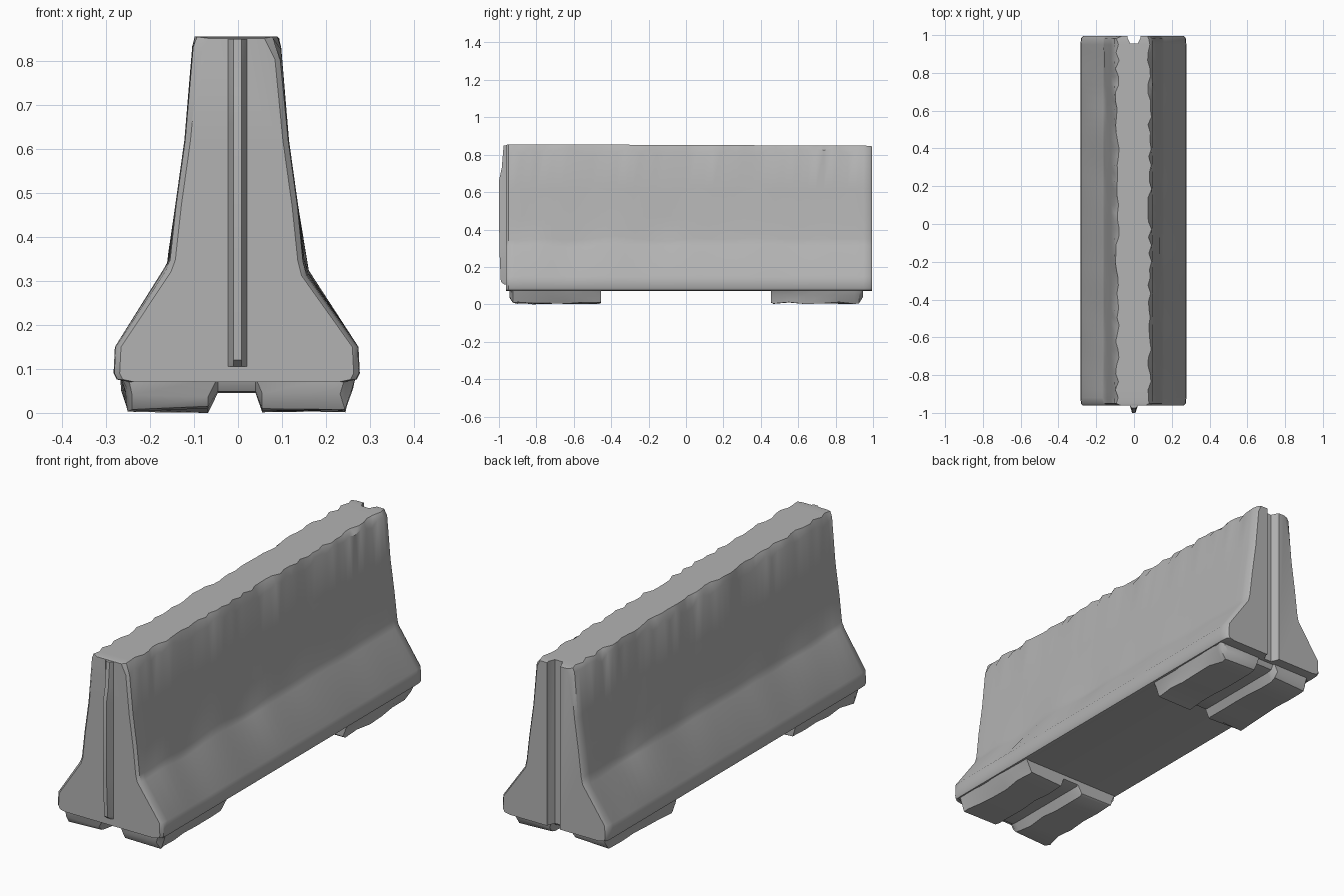
import bpy, bmesh, math, random
from mathutils import Vector, noise

random.seed(4)
if "Cube" in bpy.data.objects:
    bpy.data.objects.remove(bpy.data.objects["Cube"], do_unlink=True)

concrete = bpy.data.materials.new("concrete grey")
concrete.use_nodes = True
concrete.diffuse_color = (0.45, 0.45, 0.45, 1)
concrete.node_tree.nodes["Principled BSDF"].inputs["Base Color"].default_value = (0.45, 0.45, 0.45, 1)


def loft(name, rings):
    """Skin a list of equal rings of points and cap both ends."""
    bm = bmesh.new()
    loops = [[bm.verts.new(p) for p in ring] for ring in rings]
    n = len(loops[0])
    for a, b in zip(loops, loops[1:]):
        for i in range(n):
            j = (i + 1) % n
            bm.faces.new((a[i], a[j], b[j], b[i]))
    bm.faces.new(loops[0])
    bm.faces.new(loops[-1])
    bmesh.ops.recalc_face_normals(bm, faces=bm.faces)
    mesh = bpy.data.meshes.new(name)
    bm.to_mesh(mesh)
    bm.free()
    mesh.materials.append(concrete)
    obj = bpy.data.objects.new(name, mesh)
    bpy.context.collection.objects.link(obj)
    return obj


def smooth(obj, degrees):
    bpy.ops.object.select_all(action="DESELECT")
    obj.select_set(True)
    bpy.context.view_layer.objects.active = obj
    bpy.ops.object.shade_smooth_by_angle(angle=math.radians(degrees))


# Flared wall with worn upper corners and softened ends
side = [(0.245, 0.07), (0.273, 0.076), (0.28, 0.09), (0.277, 0.15), (0.162, 0.315),
        (0.154, 0.35), (0.14, 0.47), (0.119, 0.62), (0.101, 0.825), (0.091, 0.856)]


def wall_ring(y, inset):
    ring = []
    for s in (1, -1):
        half = []
        for i, (x, z) in enumerate(side):
            wobble = noise.noise(Vector((s * 5, y * 4, i)))
            if i == 9:      # chipped top edge
                x += random.uniform(-0.016, 0.006)
                z -= 0.004 * (y + 1)
            elif i == 8:
                z += random.uniform(-0.025, 0.01)
            elif i in (4, 5):   # uneven crease above the flare
                z += 0.025 * wobble
                x += 0.006 * wobble
            half.append((s * (x - inset) - 0.003, y, z - (inset * 0.3 if z > 0.8 else 0)))
        ring += half if s > 0 else half[::-1]
    return ring


steps = 44
stations = [(-0.962, 0.014), (-0.95, 0.002)]
stations += [(-0.92 + 1.87 * i / steps, 0) for i in range(steps + 1)]
stations += [(0.982, 0.002), (0.994, 0.012)]
wall = loft("barrier_wall", [wall_ring(y, inset) for y, inset in stations])

# Vertical slot in the back end
slot = [(-0.036, 1.05), (0.036, 1.05), (0.034, 0.985), (0.02, 0.955), (-0.02, 0.955), (-0.034, 0.985)]
cutter = loft("slot_cutter", [[(x, y, z) for x, y in slot] for z in (-0.1, 1)])
cutter.hide_render = True
cut = wall.modifiers.new("slot", "BOOLEAN")
cut.operation = "DIFFERENCE"
cut.solver = "EXACT"
cut.object = cutter
bpy.context.view_layer.objects.active = wall
bpy.ops.object.modifier_apply(modifier=cut.name)
bpy.data.objects.remove(cutter, do_unlink=True)
smooth(wall, 38)

# Vertical tongue on the front end, tapering back near the top
tongue_levels = [(0.105, 0.97), (0.12, 0.99), (0.3, 0.998), (0.66, 1.0), (0.73, 0.985), (0.85, 0.975)]
tongue = loft("front_tongue", [
    [(-0.026, -0.95, z), (-0.022, -0.963, z), (-0.01, -tip, z),
     (0.008, -tip, z), (0.02, -0.963, z), (0.026, -0.95, z)] for z, tip in tongue_levels])
smooth(tongue, 35)

# Paired feet joined by a shallow channel roof
foot = [(-0.268, 0.085), (-0.256, 0.05), (-0.243, 0.008), (-0.068, 0.008), (-0.046, 0.045),
        (0.04, 0.045), (0.055, 0.008), (0.235, 0.008), (0.252, 0.05), (0.268, 0.085)]


def foot_ring(y, lift):
    ring = []
    for x, z in foot:
        outer = abs(x) > 0.2
        dx = random.uniform(-0.01, 0.01) if outer and z < 0.08 else 0
        dz = random.uniform(-0.008, 0.004) if z < 0.02 else 0
        ring.append((x + dx, y, max(0, z + dz) + (lift if z < 0.06 else 0)))
    return ring


for name, s in (("front_feet", -1), ("back_feet", 1)):
    ends = [(0.455, 0.004), (0.465, 0), (0.55, 0), (0.64, 0), (0.73, 0), (0.82, 0),
            (0.9, 0), (0.925, 0.004), (0.945, 0.035)]
    feet = loft(name, [foot_ring(s * y, lift) for y, lift in ends])
    smooth(feet, 40)
